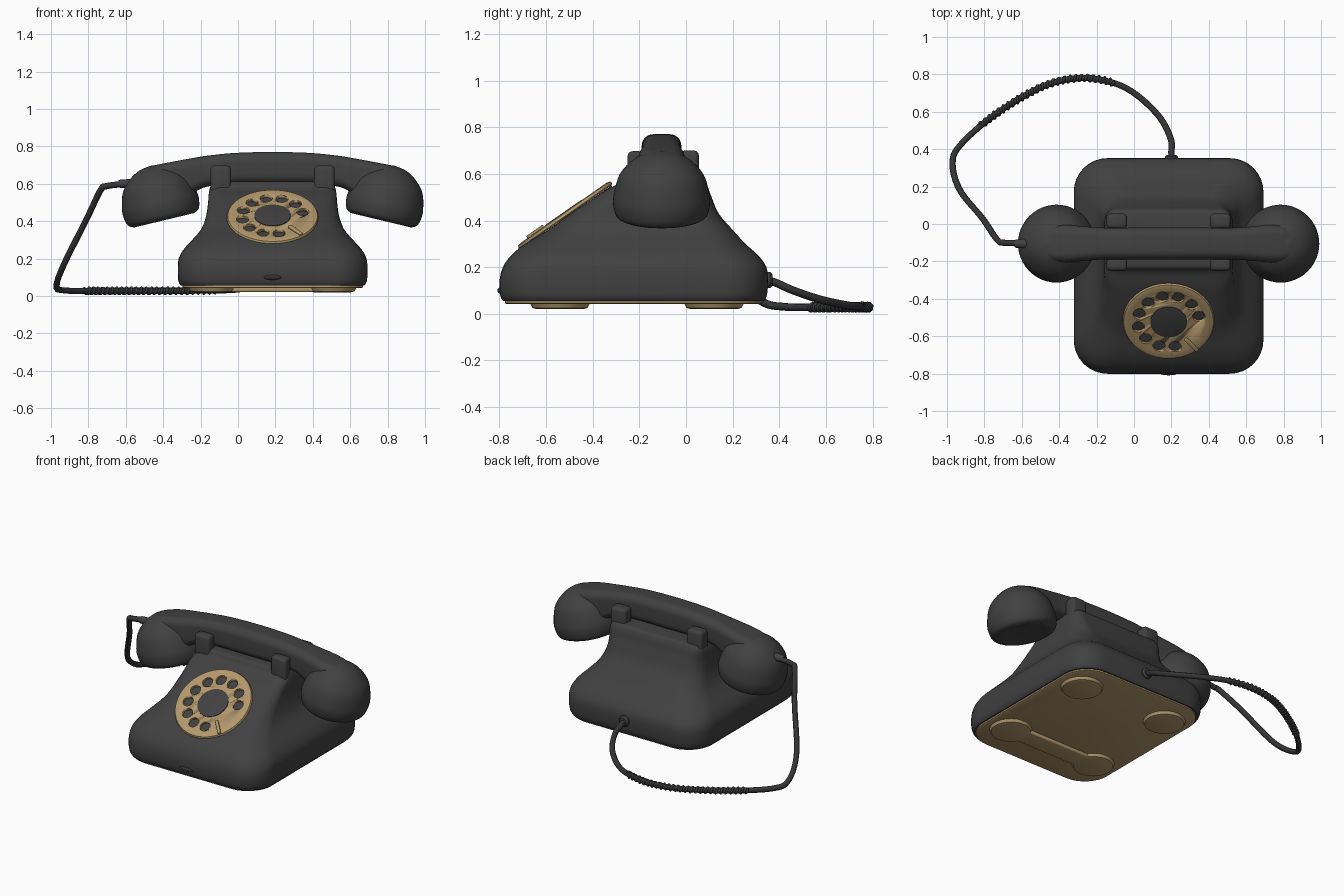
import bpy, bmesh, math
from mathutils import Matrix, Vector

cube = bpy.data.objects.get("Cube")
if cube:
    bpy.data.objects.remove(cube)

CX = 0.185          # centre line of the body and handset
HY = -0.105         # handset depth position


def material(name, rgb):
    m = bpy.data.materials.new(name)
    m.use_nodes = True
    m.diffuse_color = (*rgb, 1)
    bsdf = m.node_tree.nodes["Principled BSDF"]
    bsdf.inputs["Base Color"].default_value = (*rgb, 1)
    bsdf.inputs["Roughness"].default_value = 0.5
    return m


BLACK = material("black bakelite", (0.052, 0.052, 0.052))
CORD = material("dark cord", (0.035, 0.035, 0.035))
BRASS = material("aged brass", (0.45, 0.315, 0.15))


def smooth_path(points, steps):
    """Catmull-Rom interpolation of tuples of any length."""
    out = []
    last = len(points) - 1
    for i in range(last):
        quad = [points[max(0, min(last, i + k))] for k in (-1, 0, 1, 2)]
        for s in range(steps):
            t = s / steps
            out.append(tuple(
                0.5 * (2 * b + (c - a) * t + (2 * a - 5 * b + 4 * c - d) * t * t
                       + (3 * b - a - 3 * c + d) * t ** 3)
                for a, b, c, d in zip(*quad)))
    return out + [tuple(points[-1])]


def rounded_rect(cx, cy, hx, hy, r, n=8):
    r = min(r, hx * 0.99, hy * 0.99)
    pts = []
    for q, (sx, sy) in enumerate(((1, 1), (-1, 1), (-1, -1), (1, -1))):
        for k in range(n + 1):
            a = math.pi / 2 * (q + k / n)
            pts.append((cx + sx * (hx - r) + r * math.cos(a),
                        cy + sy * (hy - r) + r * math.sin(a)))
    return pts


def circle(r, n=48):
    return [(r * math.cos(math.tau * k / n), r * math.sin(math.tau * k / n)) for k in range(n)]


def finish(name, bm, mat, angle=40):
    bmesh.ops.recalc_face_normals(bm, faces=bm.faces)
    me = bpy.data.meshes.new(name)
    bm.to_mesh(me)
    bm.free()
    me.materials.append(mat)
    ob = bpy.data.objects.new(name, me)
    bpy.context.collection.objects.link(ob)
    bpy.ops.object.select_all(action='DESELECT')
    ob.select_set(True)
    bpy.context.view_layer.objects.active = ob
    bpy.ops.object.shade_smooth_by_angle(angle=math.radians(angle))
    return ob


def loft(name, rings, mat, matrix=Matrix()):
    """Skin a list of equal-sized point rings and cap both ends."""
    bm = bmesh.new()
    loops = [[bm.verts.new(matrix @ Vector(p)) for p in ring] for ring in rings]
    for a, b in zip(loops, loops[1:]):
        for i in range(len(a)):
            j = (i + 1) % len(a)
            bm.faces.new((a[i], a[j], b[j], b[i]))
    bm.faces.new(loops[0])
    bm.faces.new(loops[-1])
    return finish(name, bm, mat)


def lathe(name, profile, mat, matrix=Matrix()):
    return loft(name, [[(x, y, h) for x, y in circle(r)] for r, h in profile], mat, matrix)


def box(name, lo, hi, mat, bevel, matrix=Matrix()):
    bm = bmesh.new()
    lo, hi = Vector(lo), Vector(hi)
    bmesh.ops.create_cube(bm, size=1, matrix=matrix @ Matrix.Translation((lo + hi) / 2)
                          @ Matrix.Diagonal((*(hi - lo), 1)))
    bmesh.ops.bevel(bm, geom=bm.edges[:], offset=bevel, segments=3, profile=0.5, affect='EDGES')
    return finish(name, bm, mat)


def tube(name, points, radius, mat):
    cu = bpy.data.curves.new(name, 'CURVE')
    cu.dimensions = '3D'
    cu.bevel_depth = radius
    cu.bevel_resolution = 2
    cu.use_fill_caps = True
    sp = cu.splines.new('POLY')
    sp.points.add(len(points) - 1)
    for p, co in zip(sp.points, points):
        p.co = (*co, 1)
    sp.use_smooth = True
    cu.materials.append(mat)
    ob = bpy.data.objects.new(name, cu)
    bpy.context.collection.objects.link(ob)


# Body: height, front y, back y, half width, corner radius
body = smooth_path([
    (.055, -.785, .335, .49, .17), (.08, -.797, .347, .504, .18),
    (.14, -.8, .352, .507, .18), (.2, -.785, .345, .502, .18),
    (.25, -.75, .31, .475, .17), (.3, -.69, .255, .43, .16),
    (.36, -.59, .2, .38, .14), (.43, -.495, .14, .355, .12),
    (.5, -.39, .11, .345, .1), (.54, -.325, .095, .342, .08),
    (.575, -.255, .085, .336, .06), (.605, -.235, .07, .322, .05),
    (.612, -.21, .05, .29, .04)], 3)
loft("body", [[(x, y, z) for x, y in rounded_rect(CX, (f + b) / 2, w, (b - f) / 2, r)]
              for z, f, b, w, r in body], BLACK)

# Base plate and feet
loft("base_plate", [[(x, y, z) for x, y in rounded_rect(CX, -.225, w, w + .07, .17)]
                    for z, w in ((.042, .475), (.046, .482), (.06, .482))], BRASS)
foot = [(.1, .02), (.118, .025), (.128, .045)]
for side, label in ((-1, "right"), (1, "left")):
    for y, end in ((-.54, "front"), (.12, "back")):
        lathe(f"{end}_{label}_foot", foot, BRASS, Matrix.Translation((CX + side * .32, y, 0)))
box("front_foot_bridge", (CX - .3, -.6, .022), (CX + .3, -.47, .05), BRASS, .008)

# Cradle prongs
for x, label in ((-.092, "right"), (.462, "left")):
    box(f"front_{label}_prong", (x - .055, -.25, .5), (x + .055, -.182, .697), BLACK, .02)
    box(f"back_{label}_prong", (x - .055, -.025, .5), (x + .055, .055, .7), BLACK, .02)

# Handset grip: distance from centre, top, bottom, half depth
half = [(.2, .765, .6, .085), (.35, .75, .585, .085), (.43, .737, .55, .09),
        (.55, .715, .5, .1), (.64, .695, .52, .09), (.72, .655, .57, .045)]
stations = [(-u, t, b, w) for u, t, b, w in reversed(half)] + [(0, .77, .6, .085)] + half
loft("handset_grip", [[(CX + u, y, z) for y, z in rounded_rect(HY, (t + b) / 2, w, (t - b) / 2, .05)]
                      for u, t, b, w in smooth_path(stations, 4)], BLACK)

# Handset cups, tilted inwards
cup = [(.001, .012), (.13, .008)] + smooth_path(
    [(.165, 0), (.195, .018), (.208, .07), (.203, .12), (.18, .195),
     (.13, .252), (.07, .288), (.004, .3)], 4)
for side, label in ((-1, "right"), (1, "left")):
    lathe(f"{label}_cup", cup, BLACK, Matrix.Translation((CX + side * .58, HY, .405))
          @ Matrix.Rotation(side * math.radians(13.5), 4, 'Y'))

# Rotary dial on the sloping front
dial = Matrix.Translation((CX, -.515, .418)) @ Matrix.Rotation(math.radians(35), 4, 'X')
lathe("dial_bed", [(.235, -.08), (.235, -.004)], BLACK, dial)
wheel = lathe("finger_wheel", [(.236, -.003), (.245, .003), (.24, .014), (.225, .018), (.2, .014)],
              BRASS, dial)
lathe("dial_centre", [(.098, .01), (.098, .018), (.09, .02)], BLACK, dial)

# Ten finger holes cut through the wheel
bm = bmesh.new()
for k in range(10):
    spot = Matrix.Rotation(math.radians(12 + 30 * k), 4, 'Z') @ Matrix.Translation((.165, 0, .005))
    bmesh.ops.create_cone(bm, cap_ends=True, segments=20, radius1=.033, radius2=.033,
                          depth=.08, matrix=dial @ spot)
cutter = finish("hole_cutter", bm, BLACK)
cutter.hide_render = True
bpy.context.view_layer.objects.active = wheel
mod = wheel.modifiers.new("holes", 'BOOLEAN')
mod.operation = 'DIFFERENCE'
mod.solver = 'EXACT'
mod.object = cutter
bpy.ops.object.modifier_apply(modifier=mod.name)
bpy.data.objects.remove(cutter)
box("finger_stop", (.14, -.01, .012), (.24, .01, .028), BRASS, .004,
    dial @ Matrix.Rotation(math.radians(-50), 4, 'Z'))

# Small tab on the front lip
bm = bmesh.new()
bmesh.ops.create_uvsphere(bm, u_segments=20, v_segments=10, radius=1,
                          matrix=Matrix.Translation((CX, -.795, .1)) @ Matrix.Diagonal((.05, .014, .014, 1)))
finish("front_tab", bm, CORD)

# Cord from the back of the body round to the handset
path = [Vector(p) for p in smooth_path([
    (.2, .32, .15), (.2, .38, .135), (.195, .46, .1), (.13, .58, .06), (0, .7, .035), (-.13, .76, .03),
    (-.3, .78, .028), (-.5, .73, .028), (-.75, .58, .028), (-.93, .42, .03),
    (-.97, .32, .055), (-.93, .18, .17), (-.81, .03, .41), (-.735, -.08, .565),
    (-.7, -.1, .588), (-.6, -.1, .6)], 12)]
tube("cord", path, .017, CORD)

# Coiled stretch of the cord
coil = []
turn = 0
for a, b in zip(path, path[1:]):
    if not (-.82 < a.x < -.1 and a.y > .5):
        continue
    d = (b - a).normalized()
    side = d.cross(Vector((0, 0, 1))).normalized()
    up = side.cross(d)
    count = max(2, round((b - a).length / .004))
    for s in range(count):
        turn += (b - a).length / count / .03 * math.tau
        coil.append(a.lerp(b, s / count) + (side * math.cos(turn) + up * math.sin(turn)) * .016)
tube("cord_coil", coil, .008, CORD)

# Cord sockets
lathe("body_socket", [(.035, 0), (.035, .03), (.025, .04)], BLACK,
      Matrix.Translation((.2, .33, .145)) @ Matrix.Rotation(-math.pi / 2, 4, 'X'))
lathe("handset_socket", [(.026, 0), (.022, .06), (.018, .07)], BLACK,
      Matrix.Translation((-.57, HY, .6)) @ Matrix.Rotation(-math.pi / 2, 4, 'Y'))
